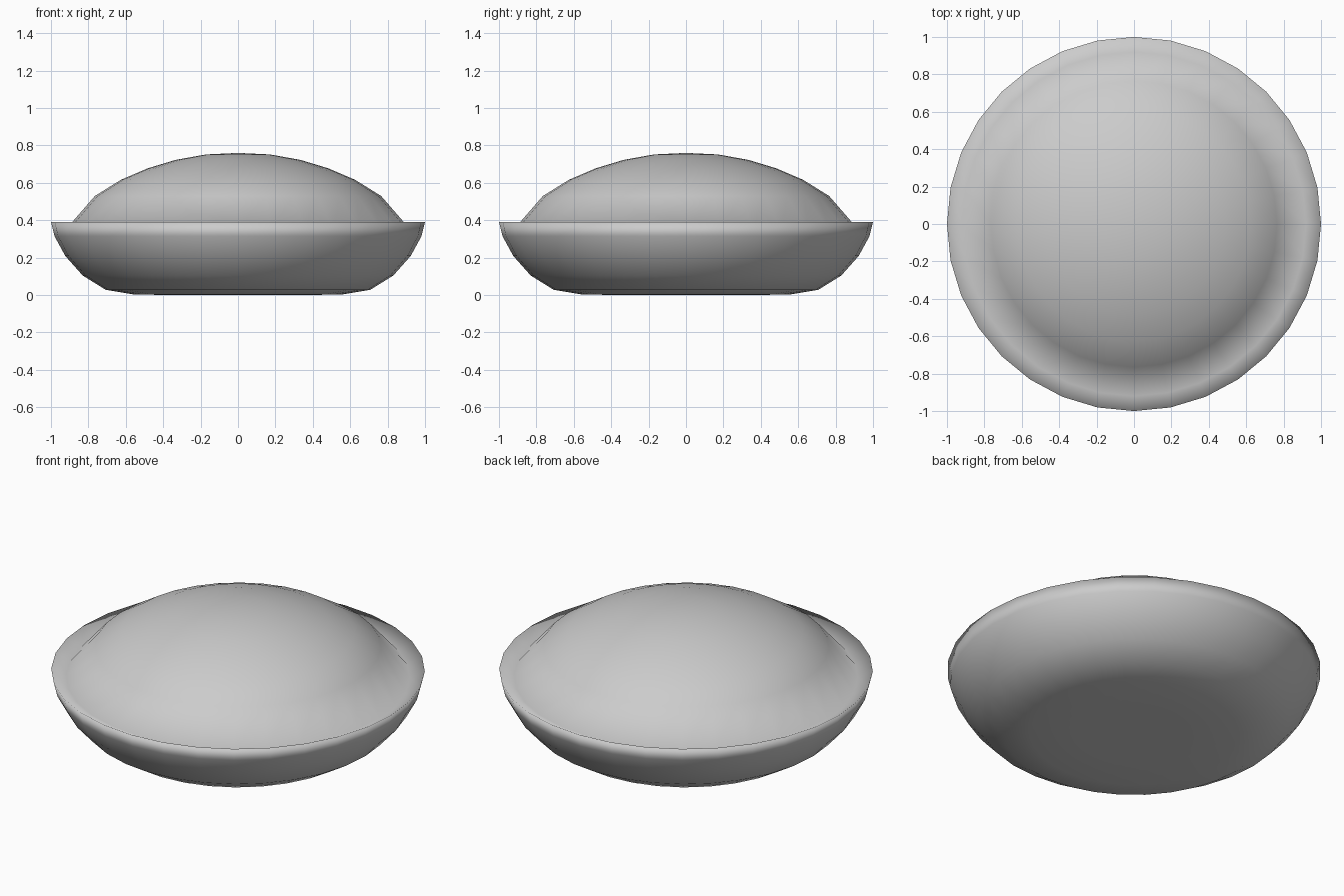
import bpy, bmesh, math

if "Cube" in bpy.data.objects:
    bpy.data.objects.remove(bpy.data.objects["Cube"])

SEG = 32


def lathe(name, profile):
    """Revolve (radius, z) points around z; radius 0 makes a pole."""
    bm = bmesh.new()
    rings = []
    for r, z in profile:
        if r == 0:
            rings.append([bm.verts.new((0, 0, z))] * SEG)
        else:
            rings.append([bm.verts.new((r * math.cos(2 * math.pi * i / SEG),
                                        r * math.sin(2 * math.pi * i / SEG), z))
                          for i in range(SEG)])
    for a, b in zip(rings, rings[1:]):
        for i in range(SEG):
            j = (i + 1) % SEG
            quad = list(dict.fromkeys((a[i], a[j], b[j], b[i])))
            bm.faces.new(quad).smooth = True
    bmesh.ops.recalc_face_normals(bm, faces=bm.faces)
    mesh = bpy.data.meshes.new(name)
    bm.to_mesh(mesh)
    bm.free()
    obj = bpy.data.objects.new(name, mesh)
    bpy.context.collection.objects.link(obj)
    return obj


# flat-bottomed bowl, sharp rim, shallow groove, then the domed filling
bowl = [(0, 0), (0.3, 0), (0.556, 0.003), (0.707, 0.028), (0.831, 0.105),
        (0.924, 0.21), (0.981, 0.315), (1.0, 0.392)]
mound = [(0.92, 0.352), (0.765, 0.53), (0.625, 0.617), (0.485, 0.677),
         (0.333, 0.723), (0.17, 0.752), (0, 0.76)]
lathe("filled_bowl", bowl + mound)
